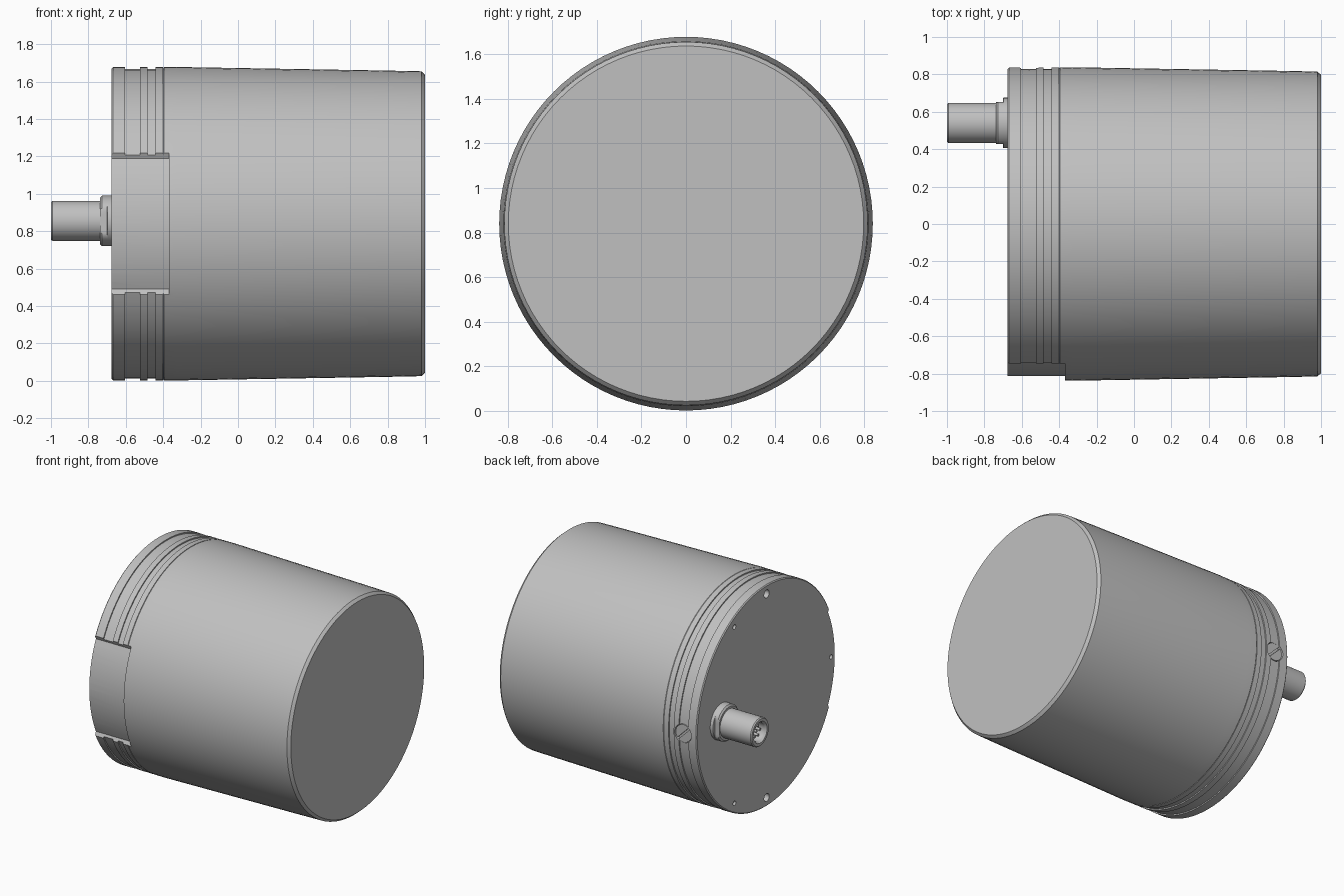
import bpy, bmesh, math
from mathutils import Matrix, Vector

if "Cube" in bpy.data.objects:
    bpy.data.objects.remove(bpy.data.objects["Cube"], do_unlink=True)

AXIS = Vector((0, 0, 0.84))       # body axis runs along x
PLUG = Vector((0, 0.54, 0.855))   # connector axis

grey = bpy.data.materials.new("metal grey")
grey.use_nodes = True
grey.diffuse_color = (0.53, 0.53, 0.53, 1)
grey.node_tree.nodes["Principled BSDF"].inputs["Base Color"].default_value = grey.diffuse_color


def finish(name, bm):
    bmesh.ops.recalc_face_normals(bm, faces=bm.faces)
    mesh = bpy.data.meshes.new(name)
    bm.to_mesh(mesh)
    bm.free()
    mesh.materials.append(grey)
    ob = bpy.data.objects.new(name, mesh)
    bpy.context.collection.objects.link(ob)
    return ob


def revolve(name, profile, centre, steps):
    """Spin (x, radius) points around an axis along x; both ends lie on the axis."""
    bm = bmesh.new()
    verts = [bm.verts.new(centre + Vector((x, 0, r))) for x, r in profile]
    edges = [bm.edges.new(pair) for pair in zip(verts, verts[1:])]
    bmesh.ops.spin(bm, geom=verts + edges, cent=centre, axis=(1, 0, 0),
                   angle=math.tau, steps=steps, use_duplicate=False)
    bmesh.ops.remove_doubles(bm, verts=bm.verts, dist=0.0001)
    return finish(name, bm)


def rod(name, centre, radius, length, axis, segments=24):
    bm = bmesh.new()
    turn = Vector((0, 0, 1)).rotation_difference(Vector(axis)).to_matrix().to_4x4()
    bmesh.ops.create_cone(bm, cap_ends=True, segments=segments, radius1=radius,
                          radius2=radius, depth=length,
                          matrix=Matrix.Translation(centre) @ turn)
    return finish(name, bm)


def cut(ob, cutter):
    mod = ob.modifiers.new("cut", 'BOOLEAN')
    mod.operation = 'DIFFERENCE'
    mod.solver = 'EXACT'
    mod.object = cutter
    bpy.context.view_layer.objects.active = ob
    bpy.ops.object.modifier_apply(modifier=mod.name)
    bpy.data.objects.remove(cutter, do_unlink=True)


def smooth(ob):
    bpy.ops.object.select_all(action='DESELECT')
    ob.select_set(True)
    bpy.context.view_layer.objects.active = ob
    bpy.ops.object.shade_smooth_by_angle(angle=math.radians(25))


# Housing: grooved collar, slightly tapered barrel, chamfered end
profile = [(-0.675, 0), (-0.675, 0.83), (-0.668, 0.837)]
for start, end in ((-0.603, -0.525), (-0.483, -0.44)):
    profile += [(start, 0.837), (start, 0.828), (end, 0.828), (end, 0.837)]
profile += [(-0.40, 0.837), (-0.40, 0.833), (-0.395, 0.837), (-0.33, 0.838),
            (0.785, 0.819), (0.98, 0.815), (0.997, 0.80), (1.0, 0.797), (1.0, 0)]
housing = revolve("housing", profile, AXIS, 96)

# Shallow curved recess on the front of the collar
bm = bmesh.new()
outline = [(0.813, a * 25.5 / 8) for a in range(-8, 9)]
outline += [(0.84, 27), (0.95, 28), (0.95, -28), (0.84, -27)]
ring = []
for r, deg in outline:
    a = math.radians(deg)
    ring.append(bm.verts.new(AXIS + Vector((-0.8, -r * math.cos(a), r * math.sin(a)))))
face = bm.faces.new(ring)
moved = bmesh.ops.extrude_face_region(bm, geom=[face])["geom"]
bmesh.ops.translate(bm, vec=(0.43, 0, 0),
                    verts=[v for v in moved if isinstance(v, bmesh.types.BMVert)])
cut(housing, finish("recess_cutter", bm))

# Two large and three small holes in the connector face
for deg, radius in ((90, 0.03), (270, 0.03), (60, 0.017), (180, 0.017), (300, 0.017)):
    a = math.radians(deg)
    spot = AXIS + Vector((-0.675, 0.77 * math.cos(a), 0.77 * math.sin(a)))
    cut(housing, rod("hole_cutter", spot, radius, 0.12, (1, 0, 0)))

# Slotted screw sunk in the back of the collar
SCREW = AXIS + Vector((-0.56, 0.83, 0))
cut(housing, rod("screw_cutter", SCREW, 0.07, 0.1, (0, 1, 0), 32))
screw = rod("screw", SCREW - Vector((0, 0.032, 0)), 0.066, 0.06, (0, 1, 0), 32)
bm = bmesh.new()
bmesh.ops.create_cube(bm, size=1, matrix=Matrix.Translation(SCREW)
                      @ Matrix.Rotation(math.radians(45), 4, 'Y')
                      @ Matrix.Diagonal((0.2, 0.04, 0.014, 1)))
cut(screw, finish("slot_cutter", bm))

# Connector: round flange, nut with two flats, hollow barrel
flange = revolve("connector_flange", [(-0.66, 0), (-0.66, 0.135), (-0.698, 0.135),
                                      (-0.70, 0.132), (-0.70, 0)], PLUG, 48)
nut = revolve("connector_nut", [(-0.69, 0), (-0.69, 0.135), (-0.728, 0.135),
                                (-0.738, 0.123), (-0.738, 0)], PLUG, 48)
for v in nut.data.vertices:
    v.co.y = min(max(v.co.y, PLUG.y - 0.112), PLUG.y + 0.112)
barrel = revolve("connector_barrel", [(-0.70, 0), (-0.70, 0.107), (-0.992, 0.107),
                                      (-1.0, 0.10), (-1.0, 0.08), (-0.985, 0.07),
                                      (-0.93, 0.07), (-0.93, 0)], PLUG, 48)

# Contact pins inside the connector
pins = []
for i in range(7):
    a = i * math.tau / 6
    r = 0.04 if i < 6 else 0
    spot = PLUG + Vector((-0.945, r * math.cos(a), r * math.sin(a)))
    pins.append(rod(f"contact_pin_{i + 1}", spot, 0.01, 0.05, (1, 0, 0), 12))

for ob in [housing, screw, flange, nut, barrel] + pins:
    smooth(ob)
